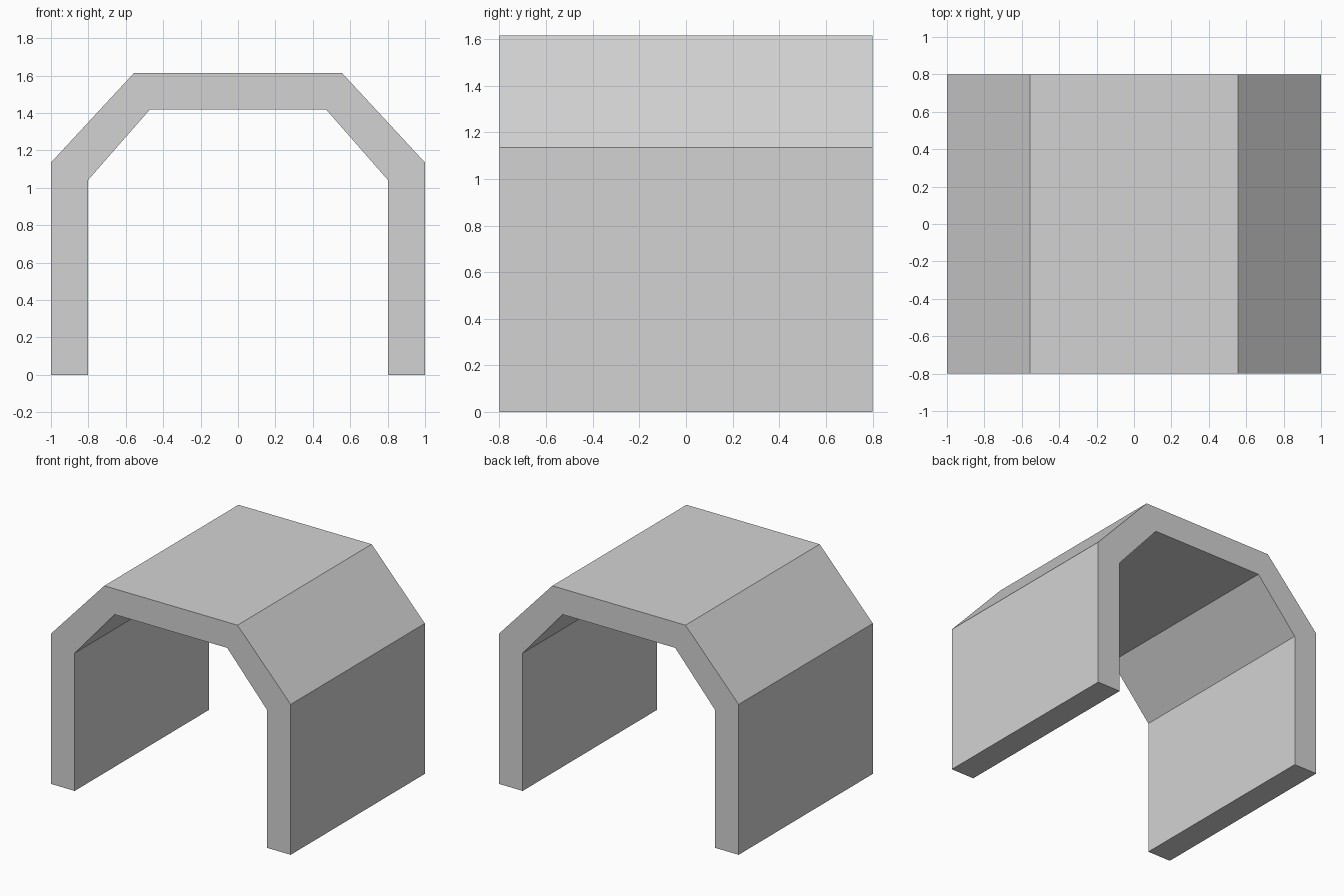
import bpy
import bmesh

default = bpy.data.objects.get("Cube")
if default:
    bpy.data.objects.remove(default, do_unlink=True)

HALF_DEPTH = 0.8

# Flat grey
grey = bpy.data.materials.new("plain_grey")
grey.use_nodes = True
colour = (0.65, 0.65, 0.65, 1.0)
grey.diffuse_color = colour
grey.node_tree.nodes["Principled BSDF"].inputs["Base Color"].default_value = colour

# Half profiles of the arch, from the foot up to the roof
outer = [(1.0, 0.0), (1.0, 1.135), (0.556, 1.614)]
inner = [(0.803, 0.0), (0.803, 1.04), (0.47, 1.42)]


def mirrored(half):
    """Full run from the right foot, over the roof, to the left foot."""
    return [(-x, z) for x, z in half] + half[::-1]


# Cross-section strip across the front, one quad per panel
bm = bmesh.new()
rows = [[bm.verts.new((x, -HALF_DEPTH, z)) for x, z in mirrored(half)]
        for half in (outer, inner)]
panels = []
for i in range(len(rows[0]) - 1):
    panels.append(bm.faces.new((rows[0][i], rows[0][i + 1],
                                rows[1][i + 1], rows[1][i])))

# Extrude the strip to the back
result = bmesh.ops.extrude_face_region(bm, geom=panels, use_keep_orig=True)
back = [v for v in result["geom"] if isinstance(v, bmesh.types.BMVert)]
bmesh.ops.translate(bm, verts=back, vec=(0, 2 * HALF_DEPTH, 0))

# Merge the panels of each end into one clean face
seams = [e for e in bm.edges
         if len(e.link_faces) == 2
         and all(abs(f.calc_center_median().y) > HALF_DEPTH - 0.001
                 for f in e.link_faces)]
bmesh.ops.dissolve_edges(bm, edges=seams, use_verts=False)
bmesh.ops.recalc_face_normals(bm, faces=bm.faces)

mesh = bpy.data.meshes.new("arched_shell")
bm.to_mesh(mesh)
bm.free()
mesh.materials.append(grey)
shell = bpy.data.objects.new("arched_shell", mesh)
bpy.context.collection.objects.link(shell)
